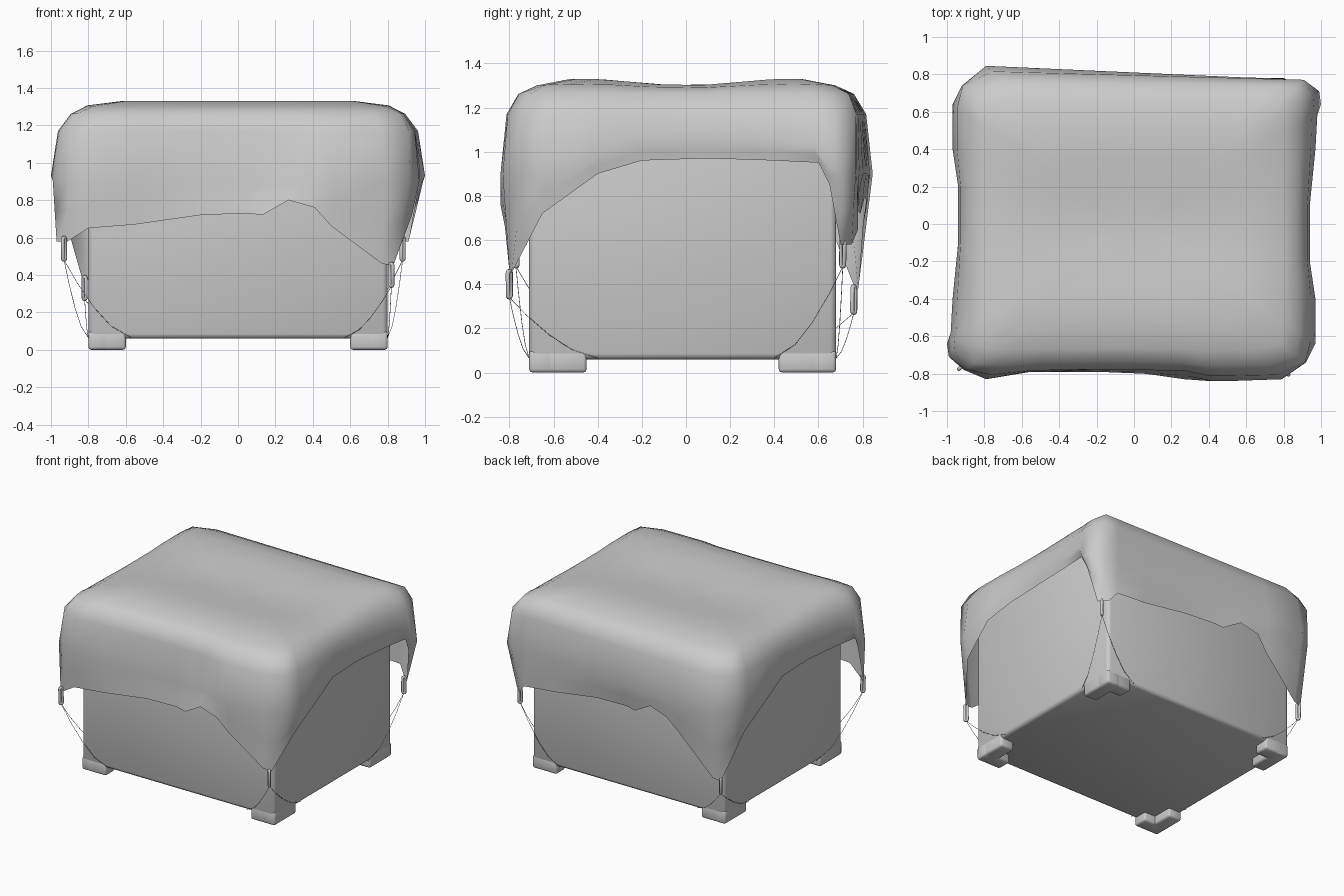
import bpy, bmesh, math
from mathutils import Vector

cube = bpy.data.objects.get("Cube")
if cube:
    bpy.data.objects.remove(cube, do_unlink=True)

grey = bpy.data.materials.new("plain_grey")
grey.use_nodes = True
grey.diffuse_color = (0.6, 0.6, 0.6, 1)
grey.node_tree.nodes["Principled BSDF"].inputs["Base Color"].default_value = grey.diffuse_color


def add_mesh(name, bm, angle):
    bmesh.ops.recalc_face_normals(bm, faces=bm.faces)
    mesh = bpy.data.meshes.new(name)
    bm.to_mesh(mesh)
    bm.free()
    mesh.materials.append(grey)
    obj = bpy.data.objects.new(name, mesh)
    bpy.context.collection.objects.link(obj)
    bpy.ops.object.select_all(action='DESELECT')
    obj.select_set(True)
    bpy.context.view_layer.objects.active = obj
    bpy.ops.object.shade_smooth_by_angle(angle=math.radians(angle))


def add_box(name, low, high, bevel):
    low, high = Vector(low), Vector(high)
    bm = bmesh.new()
    bmesh.ops.create_cube(bm, size=1)
    for v in bm.verts:
        v.co = (low + high) / 2 + v.co * (high - low)
    bmesh.ops.bevel(bm, geom=bm.edges[:], offset=bevel, segments=2,
                    profile=0.5, affect='EDGES')
    add_mesh(name, bm, 60)


def add_wire(name, points, radius, closed=False):
    curve = bpy.data.curves.new(name, 'CURVE')
    curve.dimensions = '3D'
    curve.bevel_depth = radius
    curve.bevel_resolution = 1
    curve.use_fill_caps = True
    spline = curve.splines.new('POLY')
    spline.points.add(len(points) - 1)
    for p, co in zip(spline.points, points):
        p.co = (*co, 1)
    spline.use_cyclic_u = closed
    curve.materials.append(grey)
    bpy.context.collection.objects.link(bpy.data.objects.new(name, curve))


# Crate body, with an angled foot of two bars under each corner
X, FRONT, BACK, BASE = 0.8, -0.71, 0.68, 0.06
BAR = 0.11
add_box("crate_body", (-X, FRONT, BASE), (X, BACK, 1.26), 0.025)
for side, sx in (("left", 1), ("right", -1)):
    for end, face, inward in (("front", FRONT, 1), ("back", BACK, -1)):
        for part, width, depth in (("long", BAR, 0.26), ("short", 0.2, BAR)):
            xs = sorted((sx * X, sx * (X - width)))
            ys = sorted((face, face + inward * depth))
            add_box(f"{end}_{side}_foot_{part}_bar", (xs[0], ys[0], 0),
                    (xs[1], ys[1], 0.1), 0.015)

# Cloth columns: bulge x, bulge y, hem x, hem y, hem height
HALF = [
    (-.99, -.71, -.97, -.72, .58), (-.91, -.78, -.91, -.77, .58),
    (-.79, -.83, -.80, -.80, .65), (-.55, -.79, -.55, -.79, .67),
    (-.20, -.78, -.20, -.79, .72), (.05, -.78, .05, -.80, .73),
    (.13, -.79, .13, -.81, .72), (.27, -.79, .27, -.83, .80),
    (.42, -.84, .41, -.84, .76), (.50, -.84, .50, -.82, .66),
    (.79, -.83, .77, -.80, .46), (.92, -.74, .83, -.79, .45),
    (.97, -.64, .93, -.65, .72), (.97, -.40, .96, -.40, .90),
    (.94, -.20, .93, -.20, .96), (.94, .10, .93, .10, .97),
    (.97, .40, .95, .40, .96), (.98, .58, .97, .60, .95),
    (1.0, .64, .96, .65, .85),
]
columns = list(HALF)
for bx, by, hx, hy, hz in HALF:   # opposite half is a half turn of the first
    back_y = 0.81 - 0.045 * -bx if by < -0.77 else -by
    drop = 0.08 if hz < 0.5 else 0
    tuck = 0.94 if hz < 0.6 and hx < 0 else 1
    columns.append((-bx, back_y, -hx * tuck, -hy - 0.02, hz - drop))


def top_ring(half_x, half_y, square):
    """Cloth outline scaled down and pulled towards a rectangle."""
    ring = []
    for x, y, *_ in columns:
        reach = min(half_x / abs(x), half_y / abs(y))
        box = Vector((x, y)) * reach
        soft = Vector((x * half_x / 0.97, y * half_y / 0.81))
        ring.append(soft.lerp(box, square))
    return ring


def ripple(y):
    return -0.015 * math.cos(2 * math.pi * y / 0.95)


# Draped cloth: rings from the hem up over the shoulder to the middle of the top
# Each level: half width, half depth, squareness, height, ripple strength
LEVELS = [
    (.945, .795, .4, 1.17, 0), (.885, .75, .7, 1.262, 0),
    (.80, .67, .8, 1.298, .6), (.62, .52, .8, 1.315, 1),
    (.40, .34, .8, 1.312, 1), (.20, .17, .8, 1.312, 1),
]
bm = bmesh.new()
rings = []
for level in range(3):
    ring = []
    for bx, by, hx, hy, hz in columns:
        bulge = Vector((bx, by, max(0.9, hz + 0.08)))
        ring.append(bm.verts.new(Vector((hx, hy, hz)).lerp(bulge, level / 2)))
    rings.append(ring)
for half_x, half_y, square, z, strength in LEVELS:
    rings.append([bm.verts.new((p.x, p.y, z + strength * ripple(p.y)))
                  for p in top_ring(half_x, half_y, square)])
count = len(columns)
for lower, upper in zip(rings, rings[1:]):
    for i in range(count):
        j = (i + 1) % count
        bm.faces.new((lower[i], lower[j], upper[j], upper[i]))
middle = bm.verts.new((0, 0, 1.312 + ripple(0)))
for i in range(count):
    bm.faces.new((rings[-1][i], rings[-1][(i + 1) % count], middle))
add_mesh("draped_cloth", bm, 80)

# Hanging link and two thin cords at each corner
for name, x, y, z in (("front_left", .82, -.80, .33), ("front_right", -.93, -.77, .47),
                      ("back_left", .88, .71, .47), ("back_right", -.82, .76, .26)):
    sx, sy = math.copysign(1, x), math.copysign(1, y)
    across = Vector((sx, sy, 0)).normalized() * 0.01
    loop = []
    for k in range(12):
        a = math.tau * k / 12
        rise = 0.07 + math.copysign(0.048, math.sin(a + 0.01)) + 0.012 * math.sin(a)
        loop.append(Vector((x, y, z + rise)) + across * math.cos(a))
    add_wire(name + "_link", loop, 0.01, True)
    face_y = FRONT if sy < 0 else BACK
    ends = {"end_cord": (sx * 0.57, face_y), "side_cord": (sx * X, sy * 0.4)}
    for label, (ex, ey) in ends.items():
        path = []
        for t in (0, 0.2, 0.45, 0.7, 1):
            px, py = x + (ex - x) * t, y + (ey - y) * t
            path.append((px, py, 0.065 + (z - 0.055) * (1 - t) ** 1.6))
        add_wire(f"{name}_{label}", path, 0.0015)
